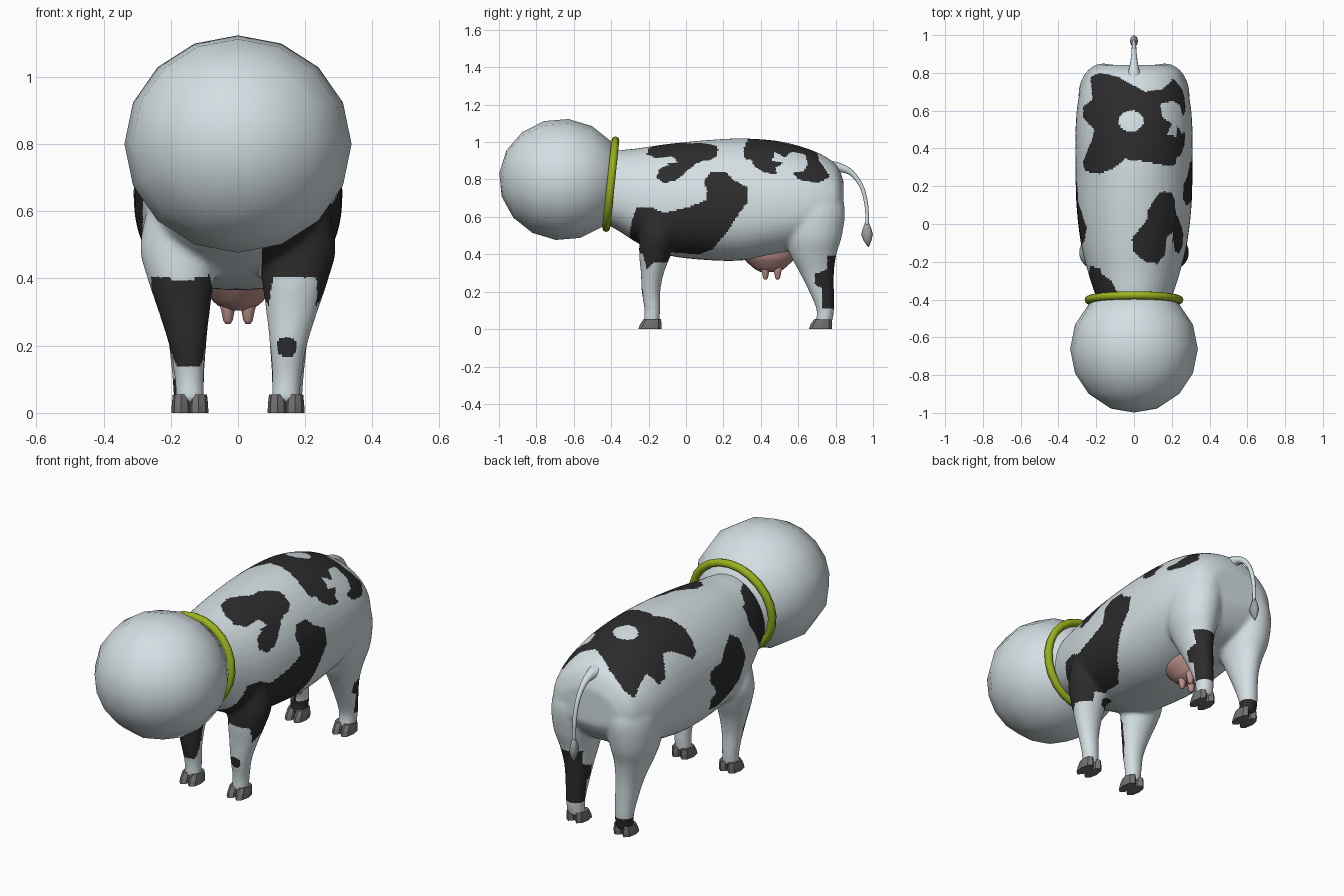
import bpy, bmesh, math
from mathutils import Vector

if "Cube" in bpy.data.objects:
    bpy.data.objects.remove(bpy.data.objects["Cube"])


def material(name, rgb):
    m = bpy.data.materials.new(name)
    m.diffuse_color = (*rgb, 1)
    m.use_nodes = True
    m.node_tree.nodes["Principled BSDF"].inputs["Base Color"].default_value = m.diffuse_color
    return m


WHITE = material("white hide", (0.66, 0.74, 0.77))
BLACK = material("black hide", (0.025, 0.025, 0.026))
GREEN = material("green collar", (0.32, 0.44, 0.012))
PINK = material("pink skin", (0.52, 0.29, 0.26))
HOOF = material("grey hoof", (0.17, 0.165, 0.165))
TUFT = material("tail grey", (0.33, 0.34, 0.35))


def refine(rows, n=4):
    """Catmull-Rom interpolation of the section rows."""
    out = []
    for i in range(len(rows) - 1):
        p = [rows[max(i - 1, 0)], rows[i], rows[i + 1], rows[min(i + 2, len(rows) - 1)]]
        for k in range(n):
            t = k / n
            out.append([0.5 * (2 * b + (c - a) * t + (2 * a - 5 * b + 4 * c - d) * t * t
                               + (3 * b - a - 3 * c + d) * t ** 3) for a, b, c, d in zip(*p)])
    return out + [list(rows[-1])]


def loft(bm, rings):
    vs = [[bm.verts.new(p) for p in r] for r in rings]
    n = len(vs[0])
    faces = [bm.faces.new(vs[0]), bm.faces.new(vs[-1])]
    for a, b in zip(vs, vs[1:]):
        faces += [bm.faces.new((a[i], a[(i + 1) % n], b[(i + 1) % n], b[i])) for i in range(n)]
    bmesh.ops.recalc_face_normals(bm, faces=faces)


def flat_ring(z, x, y, rx, ry, n):
    return [(x + rx * math.cos(2 * math.pi * i / n), y + ry * math.sin(2 * math.pi * i / n), z)
            for i in range(n)]


def finish(bm, name, mat, smooth=True):
    me = bpy.data.meshes.new(name)
    bm.to_mesh(me)
    bm.free()
    ob = bpy.data.objects.new(name, me)
    bpy.context.collection.objects.link(ob)
    me.materials.append(mat)
    for p in me.polygons:
        p.use_smooth = smooth
    return ob


# Torso: sections of y, bottom z, top z, half width
TORSO = [(-.46, .58, .93, .17), (-.36, .525, .955, .21), (-.25, .455, .968, .245), (-.1, .395, .99, .282),
         (.1, .37, 1.01, .305), (.3, .367, 1.02, .31), (.5, .40, 1.005, .31), (.65, .44, .965, .297),
         (.75, .48, .92, .27), (.81, .54, .87, .235), (.843, .60, .79, .17)]


def torso_ring(y, zb, zt, w, n=40):
    zc, pts = zb + .43 * (zt - zb), []
    for i in range(n):
        c, s = math.cos(2 * math.pi * i / n), math.sin(2 * math.pi * i / n)
        e = 1 if s > 0 else .82
        h = (zt - zc) if s > 0 else (zc - zb)
        pts.append((w * math.copysign(abs(c) ** e, c), y, zc + h * math.copysign(abs(s) ** e, s)))
    return pts


# Legs: sections of z, x, y, x radius, y radius
FRONT = [(.03, .142, -.185, .044, .042), (.10, .145, -.18, .044, .043), (.2, .15, -.187, .056, .050),
         (.3, .16, -.18, .077, .062), (.4, .17, -.165, .10, .086), (.5, .175, -.15, .117, .10),
         (.65, .15, -.14, .11, .11)]
HIND = [(.03, .145, .735, .046, .046), (.10, .148, .745, .048, .047), (.2, .15, .725, .056, .067),
        (.3, .155, .70, .068, .092), (.4, .165, .68, .092, .125), (.5, .17, .68, .118, .155),
        (.65, .16, .68, .13, .17), (.78, .14, .66, .10, .14)]

bm = bmesh.new()
loft(bm, [torso_ring(*r) for r in refine(TORSO)])
for side in (-1, 1):
    for leg in (FRONT, HIND):
        loft(bm, [flat_ring(z, side * x, y, rx, ry, 24) for z, x, y, rx, ry in refine(leg)])
raw = finish(bm, "body_raw", WHITE)

# Fuse torso and legs into one skin
mod = raw.modifiers.new("fuse", 'REMESH')
mod.mode, mod.voxel_size = 'VOXEL', .0095
mod = raw.modifiers.new("soften", 'SMOOTH')
mod.factor, mod.iterations = .5, 14
me = bpy.data.meshes.new_from_object(raw.evaluated_get(bpy.context.evaluated_depsgraph_get()))
bpy.data.objects.remove(raw)
body = bpy.data.objects.new("body", me)
bpy.context.collection.objects.link(body)
me.materials.clear()
me.materials.append(WHITE)
me.materials.append(BLACK)

# Hide patches as outlines: side views in (y, z), top view in (x, y)
RIGHT = [
    [(-.29, .575), (-.265, .65), (-.195, .655), (-.115, .62), (.02, .655), (.105, .69), (.115, .735),
     (.095, .79), (.135, .84), (.215, .84), (.25, .80), (.325, .76), (.325, .675), (.275, .605),
     (.22, .52), (.14, .425), (.07, .40), (-.08, .41), (-.1, .36), (-.17, .355), (-.21, .32),
     (-.23, .40), (-.30, .41), (-.30, .5)],
    [(-.215, .96), (-.14, 1.03), (.16, 1.03), (.165, .96), (.125, .915), (.055, .885), (.01, .85),
     (-.045, .80), (-.11, .78), (-.16, .81), (-.14, .86), (-.09, .88), (-.17, .905), (-.205, .915)],
    [(.30, 1.04), (.47, 1.04), (.605, .99), (.71, .95), (.765, .885), (.765, .81), (.70, .78), (.605, .80),
     (.57, .835), (.63, .845), (.65, .88), (.62, .93), (.55, .94), (.54, .905), (.48, .86), (.485, .83),
     (.425, .835), (.365, .87), (.34, .93)],
    [(.755, .39), (.87, .40), (.87, .10), (.73, .11), (.725, .22), (.685, .24), (.69, .295), (.755, .32)]]
LEFT = [
    [(-.02, .83), (-.09, .78), (-.12, .67), (-.06, .58), (.04, .525), (.12, .50), (.21, .51), (.22, .57),
     (.17, .60), (.23, .68), (.215, .73), (.12, .735), (.065, .785)],
    [(-.45, .62), (-.3, .66), (-.22, .80), (-.24, .90), (-.28, 1.0), (-.45, 1.0)],
    [(-.3, .14), (-.21, .14), (-.19, .22), (-.18, .36), (-.21, .41), (-.3, .38)],
    [(.56, .32), (.63, .30), (.68, .2), (.70, .10), (.85, .10), (.85, .0), (.6, .0)],
    [(.28, .80), (.38, .84), (.33, .95), (.27, .95)]]
TOP = [
    [(-.23, .78), (-.18, .80), (-.085, .78), (.06, .70), (.15, .715), (.215, .77), (.26, .75), (.25, .635),
     (.20, .65), (.14, .635), (.15, .565), (.2, .53), (.175, .475), (.235, .46), (.26, .40), (.26, .33),
     (.19, .305), (.06, .33), (-.05, .345), (-.1, .30), (-.18, .265), (-.26, .28), (-.27, .33),
     (-.22, .45), (-.21, .50), (-.27, .56), (-.27, .62), (-.22, .66)],
    [(.075, .08), (.14, .17), (.20, .17), (.245, .055), (.25, -.015), (.17, -.07), (.165, -.16),
     (.125, -.21), (.06, -.20), (-.005, -.145), (-.01, -.08), (.03, -.025), (.065, .015)],
    [(-.24, -.25), (-.18, -.26), (-.12, -.30), (-.07, -.4), (-.25, -.4)]]


def inside(u, v, poly):
    hit = False
    for (a, b), (c, d) in zip(poly, poly[1:] + poly[:1]):
        if (b > v) != (d > v) and u < a + (v - b) * (c - a) / (d - b):
            hit = not hit
    return hit


def is_black(c, n):
    if (c - Vector((.145, -.24, .195))).length < .032:
        return True
    if n.z > .62 and c.z > .75:
        if ((c.x + .015) / .065) ** 2 + ((c.y - .545) / .055) ** 2 < 1:
            return False
        return any(inside(c.x, c.y, p) for p in TOP)
    if abs(c.x) < .07:
        return False
    if c.x < 0 and n.z > .3 and c.z > .75 and c.y > .25:
        return inside(c.x, c.y, TOP[0])
    return any(inside(c.y, c.z, p) for p in (RIGHT if c.x > 0 else LEFT))


for p in me.polygons:
    p.use_smooth = True
    p.material_index = int(is_black(p.center, p.normal))

# Cloven hooves, two toes each
for name, y in (("front_hooves", -.19), ("hind_hooves", .722)):
    bm = bmesh.new()
    for side in (-1, 1):
        for toe in (-.026, .026):
            x = side * .143 + toe
            loft(bm, [flat_ring(0, x, y - .003, .029, .062, 8), flat_ring(.025, x, y + .002, .028, .058, 8),
                      flat_ring(.054, x, y + .010, .025, .046, 8)])
    finish(bm, name, HOOF, False)

# Head ball
bpy.ops.mesh.primitive_uv_sphere_add(segments=16, ring_count=8, radius=1, location=(0, -.662, .80),
                                     rotation=(math.radians(84), 0, 0))
head = bpy.context.object
head.name = "head"
head.scale = (.338, .325, .338)
head.data.materials.append(WHITE)
bpy.ops.object.shade_smooth()

# Collar
bpy.ops.mesh.primitive_torus_add(major_segments=24, minor_segments=8, major_radius=.236, minor_radius=.021,
                                 location=(0, -.402, .775), rotation=(math.radians(84), 0, 0))
collar = bpy.context.object
collar.name = "collar"
collar.scale.x = 1.02
collar.data.materials.append(GREEN)
bpy.ops.object.shade_smooth()

# Udder with four teats
bm = bmesh.new()
loft(bm, [flat_ring(z, 0, .445, rx, ry, 20) for z, rx, ry in
          refine([(.44, .12, .15), (.385, .112, .14), (.345, .085, .105), (.32, .06, .075), (.305, .03, .045)])])
for x in (-.03, .03):
    for y in (.425, .49):
        loft(bm, [flat_ring(z, x, y, r, r, 10) for z, r in ((.34, .03), (.305, .02), (.275, .014), (.264, .007))])
finish(bm, "udder", PINK)

# Tail: path of y, z, radius
TAIL = [(.77, .86, .045), (.825, .862, .026), (.885, .835, .016), (.935, .77, .012), (.96, .69, .011),
        (.968, .62, .010), (.968, .55, .010)]
path, rings = refine(TAIL), []
for i, (y, z, r) in enumerate(path):
    a, b = path[max(i - 1, 0)], path[min(i + 1, len(path) - 1)]
    d = Vector((0, b[0] - a[0], b[1] - a[1])).normalized()
    side, up = Vector((1, 0, 0)), d.cross(Vector((1, 0, 0)))
    rings.append([Vector((0, y, z)) + r * (math.cos(t) * side + math.sin(t) * up)
                  for t in (2 * math.pi * k / 10 for k in range(10))])
bm = bmesh.new()
loft(bm, rings)
finish(bm, "tail", WHITE)

# Tail tuft
bm = bmesh.new()
loft(bm, [flat_ring(z, 0, y, r * .7, r, 8) for z, y, r in
          ((.57, .968, .010), (.535, .968, .024), (.505, .968, .031), (.475, .97, .022), (.44, .975, .003))])
finish(bm, "tail_tuft", TUFT)
